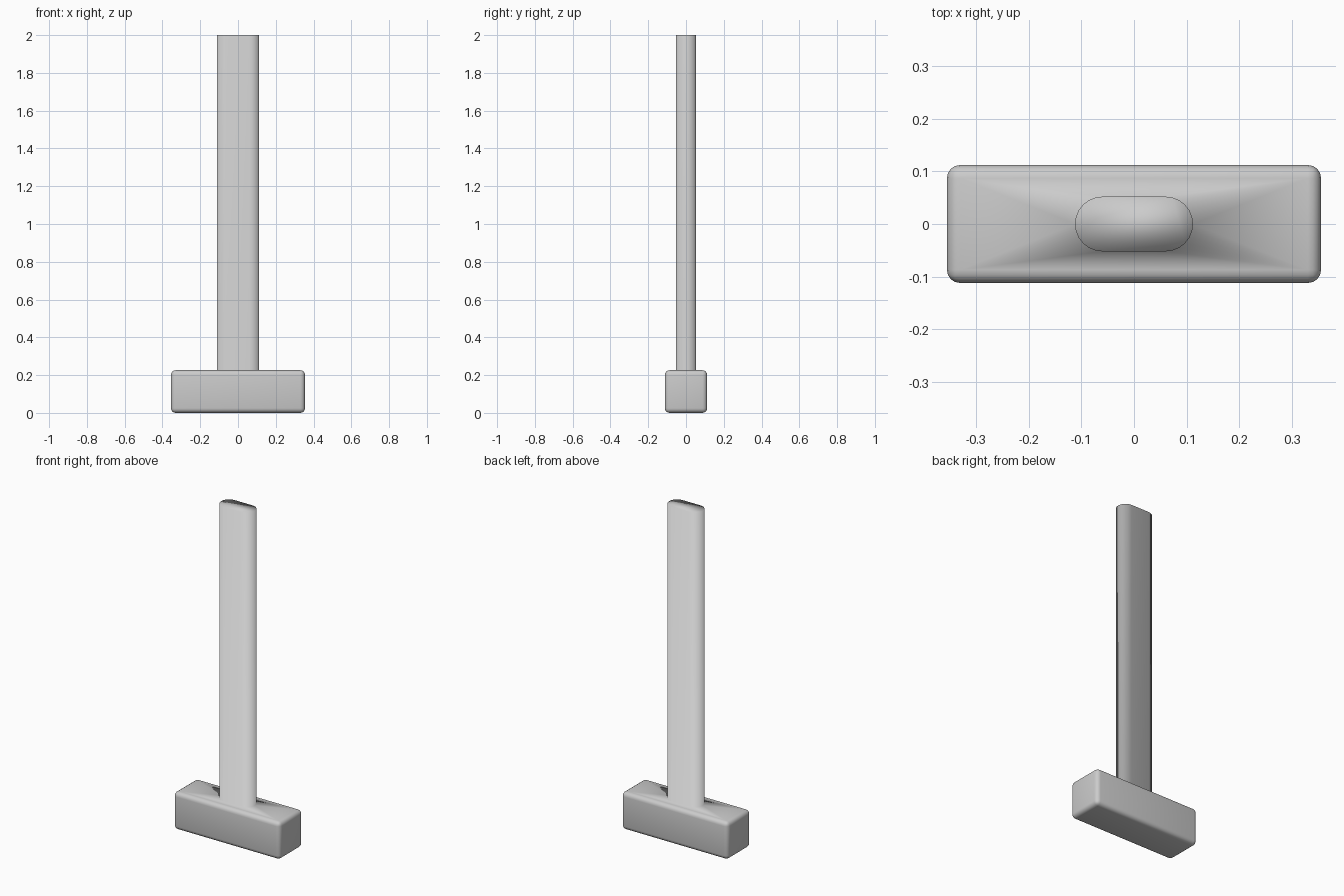
import bpy, bmesh, math
from mathutils import Matrix

if "Cube" in bpy.data.objects:
    bpy.data.objects.remove(bpy.data.objects["Cube"])

HX, HY, HZ = 0.355, 0.112, 0.226   # head half length, half width, height
GX, GY = 0.112, 0.052              # handle half width, half thickness
TOP, SEG = 2.0, 12

bm = bmesh.new()

# Head: block with rounded edges
bmesh.ops.create_cube(bm, size=1, matrix=Matrix.Translation((0, 0, HZ / 2))
                      @ Matrix.Diagonal((2 * HX, 2 * HY, HZ, 1)))
bmesh.ops.bevel(bm, geom=bm.edges[:], offset=0.025, segments=4,
                profile=0.5, affect='EDGES')

# Open the flat top of the head so the handle can grow out of it
top = max((f for f in bm.faces if f.normal.z > 0.99), key=lambda f: f.calc_area())
rim = list(top.edges)
bmesh.ops.delete(bm, geom=[top], context='FACES_ONLY')

# Handle: stadium-shaped section
ring = []
for side, start in ((1, -math.pi / 2), (-1, math.pi / 2)):
    for i in range(SEG + 1):
        a = start + math.pi * i / SEG
        ring.append((side * (GX - GY) + GY * math.cos(a), GY * math.sin(a)))
low = [bm.verts.new((x, y, HZ)) for x, y in ring]
high = [bm.verts.new((x, y, TOP)) for x, y in ring]
n = len(ring)
for i in range(n):
    j = (i + 1) % n
    bm.faces.new((low[i], low[j], high[j], high[i]))
bm.faces.new(high)

# Shoulder joining the head rim to the handle base
base = [bm.edges.get((low[i], low[(i + 1) % n])) for i in range(n)]
bmesh.ops.triangle_fill(bm, edges=rim + base, use_beauty=True, normal=(0, 0, 1))

# Drop any triangle that filled the inside of the handle base
inner = set(low)
bmesh.ops.delete(bm, geom=[f for f in bm.faces if all(v in inner for v in f.verts)],
                 context='FACES')
bmesh.ops.recalc_face_normals(bm, faces=bm.faces[:])

for f in bm.faces:
    f.smooth = True
mesh = bpy.data.meshes.new("hammer")
bm.to_mesh(mesh)
bm.free()
bpy.context.collection.objects.link(bpy.data.objects.new("hammer", mesh))
